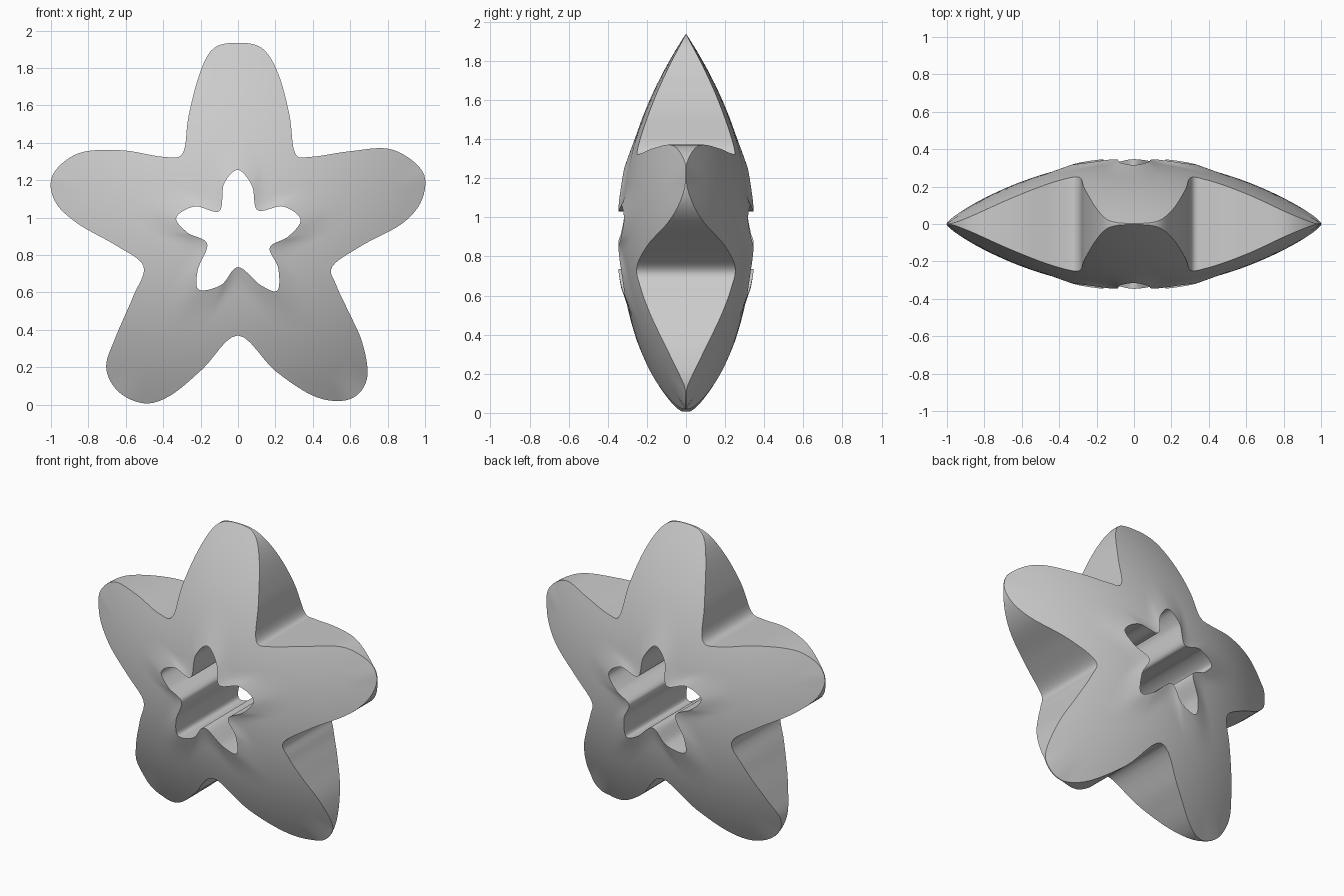
import bpy, bmesh
from mathutils import Vector

if "Cube" in bpy.data.objects:
    bpy.data.objects.remove(bpy.data.objects["Cube"])

# Outlines as (x, z), clockwise from the top tip.
# Outer: 8 points per arm; hole: 4 points per arm, so they pair up when sampled.
OUTER = [(0, 1.935), (.13, 1.905), (.215, 1.77), (.275, 1.55), (.305, 1.345), (.39, 1.325), (.6, 1.355), (.82, 1.365),
         (.985, 1.25), (.985, 1.1), (.88, .97), (.67, .855), (.505, .74), (.525, .64), (.585, .51), (.665, .33),
         (.69, .14), (.6, .03), (.42, .04), (.2, .18), (0, .37), (-.19, .19), (-.36, .05), (-.5, .007),
         (-.64, .07), (-.705, .2), (-.655, .36), (-.56, .58), (-.505, .74), (-.65, .85), (-.86, .97), (-.98, 1.09),
         (-.99, 1.23), (-.85, 1.345), (-.62, 1.36), (-.4, 1.325), (-.295, 1.345), (-.265, 1.54), (-.205, 1.77), (-.13, 1.905)]
HOLE = [(0, 1.255), (.075, 1.17), (.105, 1.04), (.24, 1.06), (.335, .99), (.27, .9), (.17, .84),
        (.215, .73), (.21, .61), (.12, .64), (0, .735), (-.09, .64), (-.21, .615), (-.215, .72),
        (-.165, .86), (-.27, .92), (-.33, 1.0), (-.23, 1.06), (-.1, 1.035), (-.075, 1.18)]
RINGS = 9


def spline(pts, steps):
    """Closed Catmull-Rom curve through the points."""
    p = [Vector(q) for q in pts]
    n, out = len(p), []
    for i in range(n):
        a, b, c, d = (p[(i + k) % n] for k in (-1, 0, 1, 2))
        for s in range(steps):
            t = s / steps
            out.append(.5 * (2 * b + (c - a) * t + (2 * a - 5 * b + 4 * c - d) * t**2
                             + (3 * b - a - 3 * c + d) * t**3))
    return out


def half_depth(p, t):
    """Lens-shaped thickness with a slight lip around the hole."""
    r2 = (p.x**2 + (p.y - .9)**2) / 1.04**2
    return max(.34 * (1 - r2), .003) + .015 * max(0, 1 - 5 * t)


outer, hole = spline(OUTER, 6), spline(HOLE, 12)
n = len(outer)
bm = bmesh.new()

# Domed front and back faces, from the hole out to the rim
sides = []
for sign in (-1, 1):
    rings = []
    for k in range(RINGS):
        t = k / (RINGS - 1)
        pts = [h.lerp(o, t) for h, o in zip(hole, outer)]
        rings.append([bm.verts.new((p.x, sign * half_depth(p, t), p.y)) for p in pts])
    sides.append(rings)


def bridge(a, b):
    for i in range(n):
        j = (i + 1) % n
        bm.faces.new((a[i], a[j], b[j], b[i]))


for rings in sides:
    for a, b in zip(rings, rings[1:]):
        bridge(a, b)

# Straight walls of the hole and of the outer rim
bridge(sides[0][0], sides[1][0])
bridge(sides[0][-1], sides[1][-1])
bmesh.ops.recalc_face_normals(bm, faces=bm.faces)

mesh = bpy.data.meshes.new("star_body")
bm.to_mesh(mesh)
bm.free()
star = bpy.data.objects.new("star_body", mesh)
bpy.context.collection.objects.link(star)
bpy.context.view_layer.objects.active = star
star.select_set(True)
bpy.ops.object.shade_smooth_by_angle(angle=.6)
